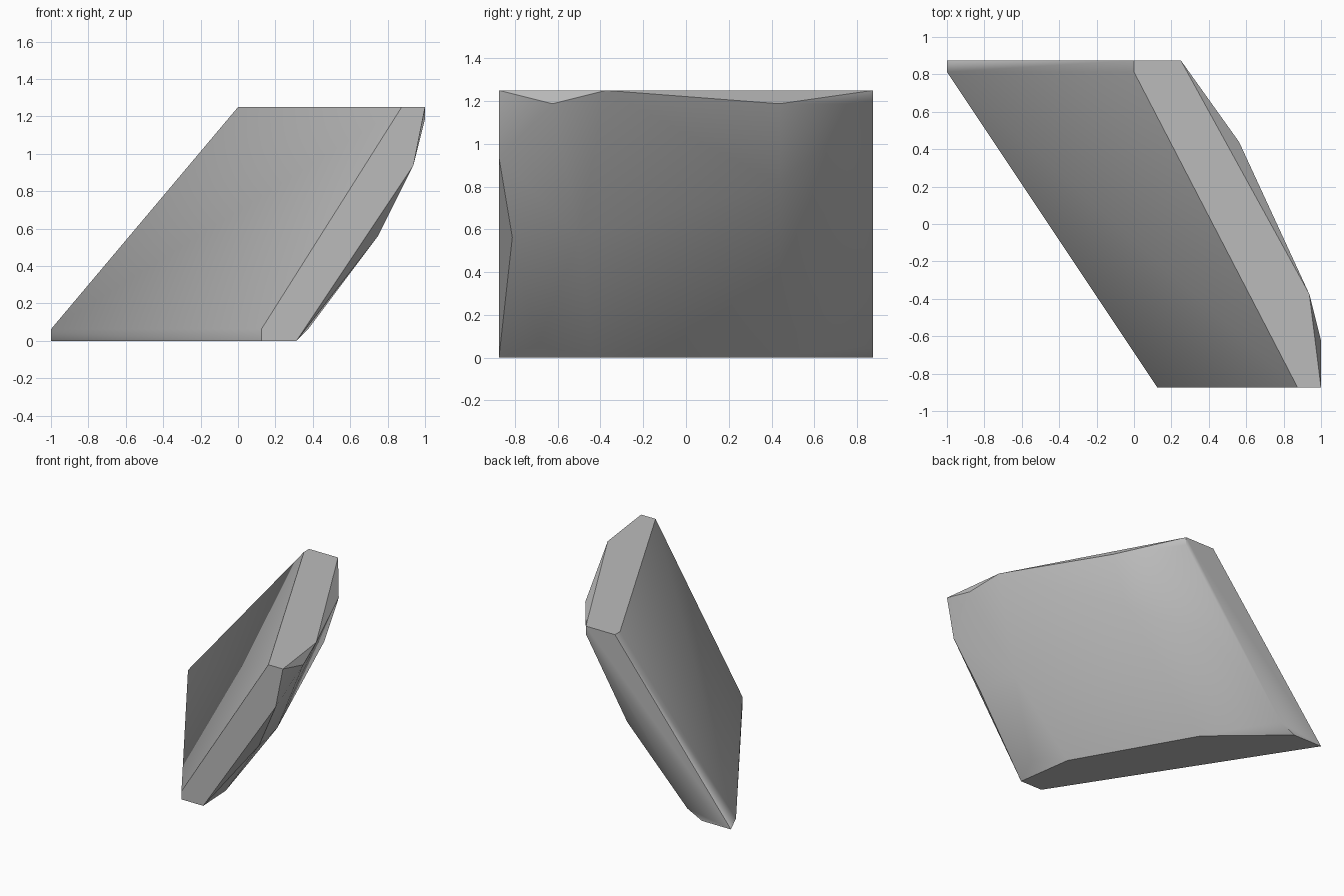
import bpy
import bmesh
import math
from mathutils import Vector

default_cube = bpy.data.objects.get("Cube")
if default_cube:
    bpy.data.objects.remove(default_cube, do_unlink=True)

GRID = 1 / 16  # all corners sit on a sixteenth-unit grid

# Plain grey stone
stone = bpy.data.materials.new("stone_grey")
stone.use_nodes = True
grey = (0.5, 0.5, 0.5, 1.0)
stone.diffuse_color = grey
shader = next(n for n in stone.node_tree.nodes if n.type == 'BSDF_PRINCIPLED')
shader.inputs["Base Color"].default_value = grey
shader.inputs["Roughness"].default_value = 0.9

# Corner groups of the leaning slab
flat_side = [(-16, 13, 1), (0, 13, 20), (14, -14, 20), (2, -14, 1)]
top_rim = [(0, 14, 20), (4, 14, 20), (15, -6, 20), (16, -14, 20)]
top_chips = [(16, -10, 19), (9, 7, 19), (4, 14, 19)]
bulging_side = [(15, -14, 15), (12, -13, 9), (11, -8, 9),
                (7, 7, 13), (-1, 13, 9)]
base_chips = [(6, -11, 1), (-10, 14, 1)]
base_rim = [(-16, 14, 0), (-12, 14, 0), (-4, 7, 0),
            (4, -7, 0), (5, -14, 0), (2, -14, 0)]


def build_slab(name, corner_groups, material):
    """Wrap the corners in a convex shell and merge its flat facets."""
    bm = bmesh.new()
    for group in corner_groups:
        for corner in group:
            bm.verts.new(Vector(corner) * GRID)
    hull = bmesh.ops.convex_hull(bm, input=bm.verts[:])
    inside = {g for g in hull["geom_interior"] + hull["geom_unused"]
              if isinstance(g, bmesh.types.BMVert)}
    bmesh.ops.delete(bm, geom=list(inside), context='VERTS')
    bmesh.ops.dissolve_limit(bm, angle_limit=math.radians(0.5),
                             verts=bm.verts[:], edges=bm.edges[:])
    bmesh.ops.recalc_face_normals(bm, faces=bm.faces[:])
    mesh = bpy.data.meshes.new(name)
    bm.to_mesh(mesh)
    bm.free()
    mesh.materials.append(material)
    slab = bpy.data.objects.new(name, mesh)
    bpy.context.collection.objects.link(slab)
    return slab


rock = build_slab("rock_slab", [flat_side, top_rim, top_chips,
                                bulging_side, base_chips, base_rim], stone)

# Soft shading across the bulge, crisp edges at the cut faces
bpy.ops.object.select_all(action='DESELECT')
rock.select_set(True)
bpy.context.view_layer.objects.active = rock
bpy.ops.object.shade_smooth_by_angle(angle=math.radians(35))
